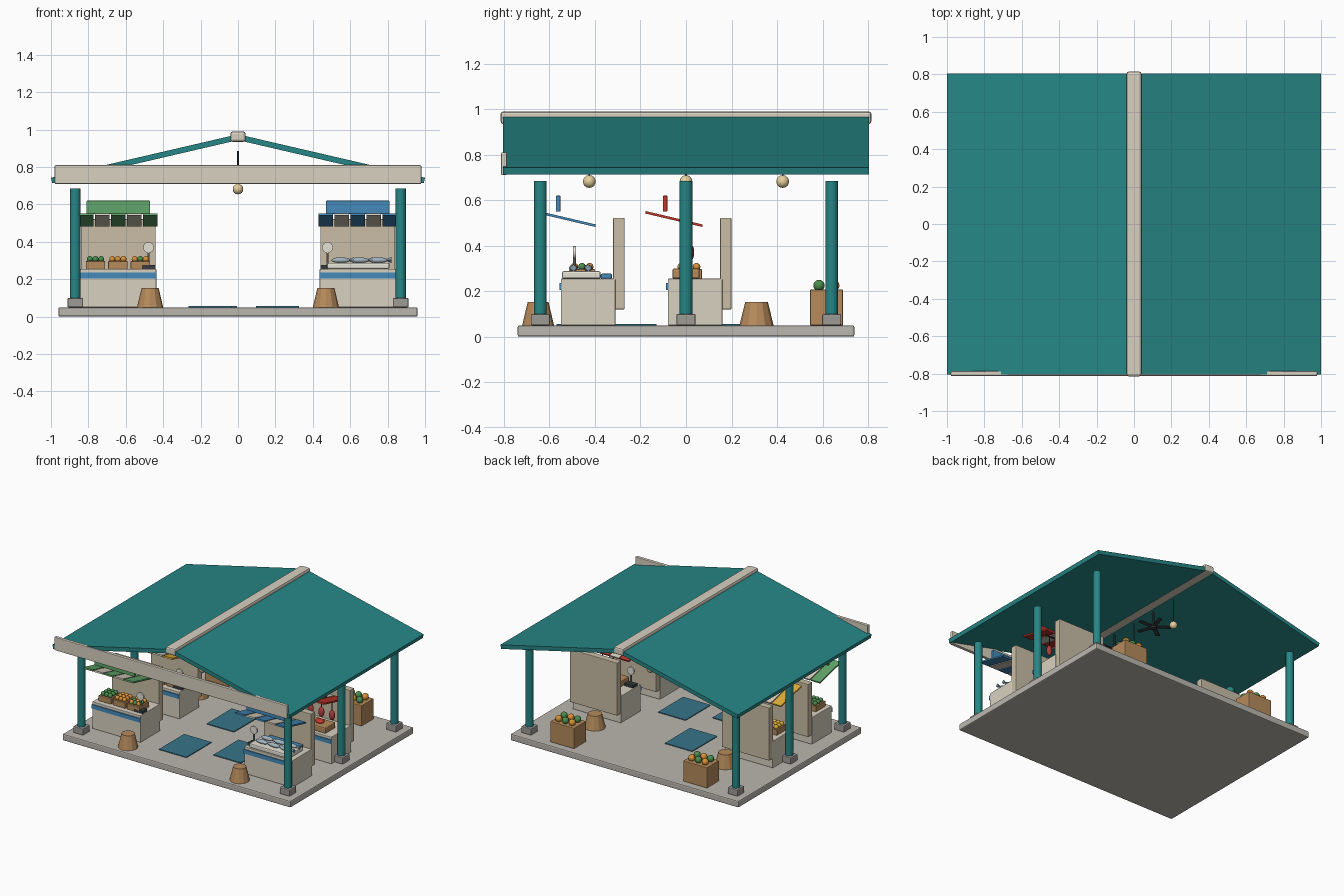
import bpy, math
from mathutils import Vector

if "Cube" in bpy.data.objects:
    bpy.data.objects.remove(bpy.data.objects["Cube"])

mats = {}
def color(ob, hexa):
    if hexa not in mats:
        m = bpy.data.materials.new("paint_" + hexa)
        rgb = [(int(hexa[i:i+2], 16) / 255) ** 2.2 for i in (0, 2, 4)]
        m.diffuse_color = (*rgb, 1)
        m.use_nodes = True
        m.node_tree.nodes["Principled BSDF"].inputs["Base Color"].default_value = m.diffuse_color
        mats[hexa] = m
    ob.data.materials.append(mats[hexa])
    return ob

TEAL, CREAM, STONE, PANEL, WOOD = "2b8585", "d8d0c0", "bab6ae", "c8bca4", "b58a5c"
BLUE, GREEN, YELLOW, RED, ORANGE, DARK = "4689b8", "62a56a", "e0ae3c", "c23a30", "d8913a", "3a3f42"

# box from min/max ranges, optional bevel
def box(name, x, y, z, col, bevel=0.0, rot=None):
    c = [(a + b) / 2 for a, b in (x, y, z)]
    bpy.ops.mesh.primitive_cube_add(size=1, location=c)
    ob = bpy.context.object
    ob.name = name
    ob.scale = [b - a for a, b in (x, y, z)]
    bpy.ops.object.transform_apply(location=False, rotation=False, scale=True)
    if rot:
        ob.rotation_euler = rot
    if bevel:
        m = ob.modifiers.new("bevel", "BEVEL")
        m.width, m.segments = bevel, 2
    return color(ob, col)

# tapered cylinder standing on z0
def cone(name, x, y, z0, z1, r0, r1, col, sides=16, smooth=True):
    bpy.ops.mesh.primitive_cone_add(vertices=sides, radius1=r0, radius2=r1, depth=z1 - z0,
                                    location=(x, y, (z0 + z1) / 2))
    ob = bpy.context.object
    ob.name = name
    if smooth:
        bpy.ops.object.shade_smooth_by_angle()
    return color(ob, col)

def ball(name, loc, r, col, scale=(1, 1, 1), seg=12):
    bpy.ops.mesh.primitive_uv_sphere_add(segments=seg, ring_count=8, radius=r, location=loc)
    ob = bpy.context.object
    ob.name = name
    ob.scale = scale
    bpy.ops.object.shade_smooth()
    return color(ob, col)

# floor slab and walkway mats
box("floor_slab", (-.96, .96), (-.74, .74), (0, .05), STONE, .008)
for x, y in ((-.15, -.42), (.21, -.28), (-.12, .11)):
    box("floor_mat", (x - .115, x + .115), (y - .15, y + .15), (.05, .056), "3a7488")

# columns with footings
for x in (-.87, .87):
    for y in (-.64, 0, .64):
        box("column_base", (x - .042, x + .042), (y - .042, y + .042), (.05, .1), "9c9a94", .006)
        cone("column", x, y, .1, .685, .028, .028, TEAL)

# pitched roof, each side an extruded slanted profile
for s in (-1, 1):
    prof = [(0, .975), (s * 1.0, .743), (s * .993, .713), (0, .944)]
    verts = [(px, y, pz) for y in (-.805, .805) for px, pz in prof]
    faces = [(0, 1, 2, 3), (7, 6, 5, 4)] + [(i, i + 4, (i + 1) % 4 + 4, (i + 1) % 4) for i in range(4)]
    if s > 0:
        pass
    else:
        faces = [f[::-1] for f in faces]
    me = bpy.data.meshes.new("roof_panel")
    me.from_pydata(verts, [], faces)
    ob = bpy.data.objects.new("roof_panel", me)
    bpy.context.collection.objects.link(ob)
    color(ob, TEAL)
box("roof_ridge", (-.04, .04), (-.815, .815), (.935, .99), CREAM, .012)
box("front_fascia", (-.98, .98), (-.812, -.787), (.71, .81), CREAM, .004)

# hanging lamps and ceiling fans along the aisle
for y in (-.425, 0, .425):
    cone("lamp_cord", 0, y, .7, .885, .004, .004, DARK, 8)
    ball("lamp_bulb", (0, y, .682), .028, "e6cf9c", seg=16)
for y in (-.21, .21):
    cone("fan_rod", 0, y, .76, .885, .006, .006, DARK, 8)
    cone("fan_hub", 0, y, .75, .78, .024, .024, DARK)
    for i in range(5):
        a = i * math.tau / 5
        cx, cy = .07 * math.cos(a), y + .07 * math.sin(a)
        box("fan_blade", (cx - .055, cx + .055), (cy - .014, cy + .014), (.76, .768), DARK, rot=(0, 0, a))

# heap of round produce in rows
def heap(x, y, z, w, d, nx, ny, r, cols):
    for i in range(nx):
        for j in range(ny):
            px = x + w * ((i + .5) / nx - .5)
            py = y + d * ((j + .5) / ny - .5)
            ball("produce", (px, py, z + r * .6), r, cols[(i + j) % len(cols)], seg=10)

# market stall: counter, trim, back panel, striped awning, sign, scale
def stall(cx, cy, col):
    s = 1 if cx < 0 else -1
    box("stall_counter", (cx - .203, cx + .203), (cy - .12, cy + .12), (.05, .255), CREAM, .004)
    box("counter_trim", (cx - .203, cx + .203), (cy - .127, cy - .118), (.205, .236), BLUE)
    box("stall_back", (cx - .2, cx + .2), (cy + .11, cy + .16), (.12, .522), PANEL, .004)
    tilt = -math.atan2(.06, .255)
    for i in range(5):
        ax = cx + (i - 2) * .0855
        box("awning_strip", (ax - .039, ax + .039), (cy - .222, cy + .036), (.512, .523),
            col if i % 2 == 0 else CREAM, rot=(tilt, 0, 0))
    box("stall_sign", (cx - .17, cx + .17), (cy - .142, cy - .122), (.55, .62), col, .003)
    sx, sy = cx + s * .162, cy - .06
    box("scale_base", (sx - .036, sx + .036), (sy - .025, sy + .025), (.255, .275), DARK)
    cone("scale_stem", sx, sy, .27, .35, .006, .006, "9c9a94", 8)
    dial = cone("scale_dial", sx, sy, .364, .376, .029, .029, "e4e0d4", 20)
    dial.rotation_euler = (math.pi / 2, 0, 0)

F, B = -.43, .04
stall(-.64, F, GREEN)
stall(.64, F, BLUE)
stall(-.64, B, YELLOW)
stall(.64, B, RED)

# vegetable crates on the left stalls
for cy, sets in ((F, (("4c8c4e",), (ORANGE,), (ORANGE, "4c8c4e"))), (B, ((YELLOW,), ("e8dcc0",), (ORANGE,)))):
    for i, cols in enumerate(sets):
        x = -.762 + i * .12
        box("produce_crate", (x - .052, x + .052), (cy - .085, cy + .03), (.255, .297), WOOD, .003)
        heap(x, cy - .027, .297, .09, .1, 3, 3, .017, cols)

# fish tray on the front right stall
box("fish_tray", (.475, .81), (-.545, -.375), (.255, .288), "e4e0d4", .008)
box("folded_cloth", (.5, .78), (-.375, -.325), (.255, .277), BLUE, .006)
for i in range(3):
    for y in (-.495, -.43):
        x = .55 + i * .1
        ball("fish_body", (x, y, .302), .017, "9fb2bd", (3, 1.1, .9))
        t = cone("fish_tail", x + .055, y, .288, .318, .016, .003, "8499a6", 4, False)
        t.rotation_euler = (0, -math.pi / 2, 0)

# butcher's block and hanging meat on the rear right stall
box("chopping_block", (.52, .78), (-.06, .06), (.255, .3), WOOD, .008)
for x in (.6, .69):
    ball("meat_cut", (x, 0, .308), .028, RED, (1.2, 1, .6))
box("meat_rail", (.47, .81), (.014, .022), (.478, .486), DARK)
for x in (.6, .69, .78):
    cone("meat_hook", x, .018, .4, .482, .004, .004, DARK, 6)
    ball("hanging_meat", (x, .018, .37), .026, "b04040", (.85, .7, 1.5))

# tapered stools
for x in (-.47, .47):
    cone("stool", x, -.65, .05, .152, .07, .046, WOOD, 12, False)
for x in (-.55, .55):
    cone("stool", x, .31, .05, .152, .075, .05, WOOD, 12, False)

# big rear crates with produce
for x in (-.56, .56):
    box("rear_crate", (x - .1, x + .1), (.545, .69), (.05, .207), WOOD, .004)
    heap(x, .617, .21, .17, .13, 3, 2, .025, ("4c8c4e", ORANGE))
